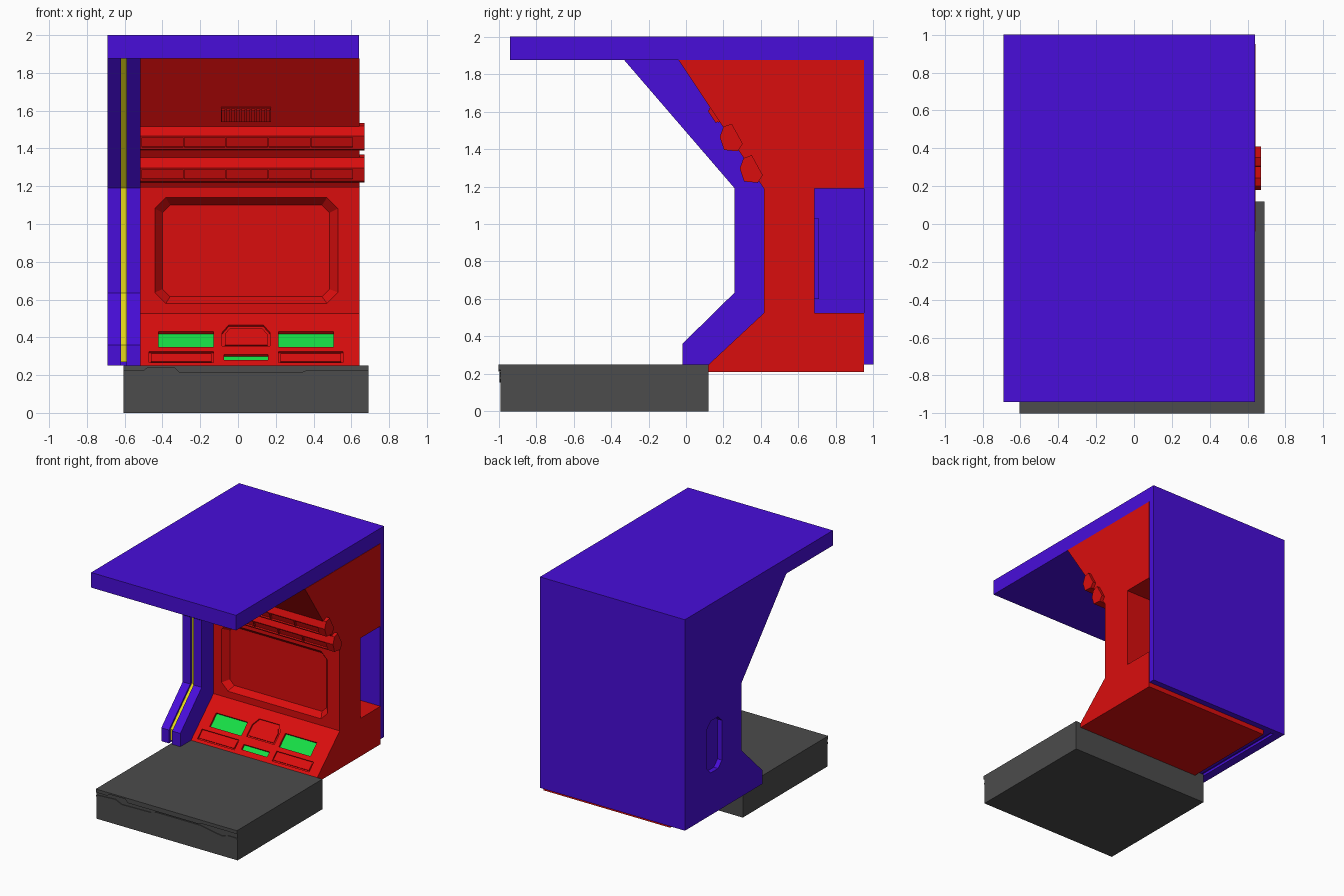
import bpy, bmesh
from mathutils import Vector

if "Cube" in bpy.data.objects:
    bpy.data.objects.remove(bpy.data.objects["Cube"])


def material(name, rgb):
    m = bpy.data.materials.new(name)
    m.diffuse_color = (*rgb, 1)
    m.use_nodes = True
    m.node_tree.nodes["Principled BSDF"].inputs["Base Color"].default_value = m.diffuse_color
    return m


BLUE = material("cabinet blue", (0.065, 0.004, 0.7))
RED = material("panel red", (0.7, 0.004, 0.004))
GRAY = material("base gray", (0.072, 0.072, 0.072))
GREEN = material("display green", (0.008, 0.72, 0.06))
YELLOW = material("stripe yellow", (0.78, 0.7, 0.008))


def loft(name, mat, *pairs):
    """Closed solids, each between two matching rings of points."""
    bm = bmesh.new()
    for a, b in pairs:
        va = [bm.verts.new(p) for p in a]
        vb = [bm.verts.new(p) for p in b]
        n = len(va)
        bm.faces.new(va)
        bm.faces.new(vb[::-1])
        for i in range(n):
            j = (i + 1) % n
            bm.faces.new((va[i], vb[i], vb[j], va[j]))
    bmesh.ops.recalc_face_normals(bm, faces=bm.faces)
    me = bpy.data.meshes.new(name)
    bm.to_mesh(me)
    bm.free()
    me.materials.append(mat)
    ob = bpy.data.objects.new(name, me)
    bpy.context.collection.objects.link(ob)
    return ob


def side_rings(pts, x0, x1):
    return [(x0, y, z) for y, z in pts], [(x1, y, z) for y, z in pts]


def front_rings(pts, y0, y1):
    return [(x, y0, z) for x, z in pts], [(x, y1, z) for x, z in pts]


def box(name, mat, x0, x1, y0, y1, z0, z1):
    return loft(name, mat, side_rings([(y0, z0), (y1, z0), (y1, z1), (y0, z1)], x0, x1))


def rect(x0, x1, z0, z1, c=0):
    """Rectangle outline, with corners chamfered by c."""
    if not c:
        return [(x0, z0), (x1, z0), (x1, z1), (x0, z1)]
    return [(x0 + c, z0), (x1 - c, z0), (x1, z0 + c), (x1, z1 - c),
            (x1 - c, z1), (x0 + c, z1), (x0, z1 - c), (x0, z0 + c)]


def on_plane(line, outline, d):
    """Put an (x, z) outline on the plane through a yz line, moved out by d."""
    (y0, z0), (y1, z1) = line
    t = Vector((0, y1 - y0, z1 - z0)).normalized()
    n = Vector((0, -t.z, t.y))
    return [Vector((x, y0 + (z - z0) * t.y / t.z, z)) + n * d for x, z in outline]


def slab(line, outline, d0, d1):
    return on_plane(line, outline, d0), on_plane(line, outline, d1)


def cut(ob, *pairs):
    cutter = loft("cutter", ob.data.materials[0], *pairs)
    cutter.hide_render = True
    mod = ob.modifiers.new("cut", 'BOOLEAN')
    mod.operation = 'DIFFERENCE'
    mod.solver = 'EXACT'
    mod.object = cutter
    bpy.context.view_layer.objects.active = ob
    bpy.ops.object.modifier_apply(modifier=mod.name)
    bpy.data.objects.remove(cutter)


# Blue shell: roof, back and the side wall split by the stripe groove
box("roof", BLUE, -0.69, 0.64, -0.94, 1.0, 1.875, 2.0)
box("back_panel", BLUE, -0.69, 0.64, 0.95, 1.0, 0.25, 1.875)
wall = [(-0.33, 1.875), (0.26, 1.19), (0.26, 0.635), (-0.02, 0.36),
        (-0.02, 0.25), (0.95, 0.25), (0.95, 1.875)]
groove = [(y + 0.02, z) if y < 0.9 else (y, z) for y, z in wall]
groove = [(y, 0.27 if z == 0.25 else z) for y, z in groove]
outer = loft("side_wall_outer", BLUE, side_rings(wall, -0.69, -0.62))
loft("side_wall_inner", BLUE, side_rings(wall, -0.59, -0.515))
stripe = loft("side_wall_stripe", BLUE, side_rings(groove, -0.62, -0.59))
stripe.data.materials.append(YELLOW)
for f in stripe.data.polygons:
    if f.normal.y < -0.1:
        f.material_index = 1

# Hand recess in the outer wall, and its housing inside
cut(outer, side_rings(rect(0.515, 0.71, 0.6, 1.03, 0.05), -0.72, -0.65))
box("recess_housing", BLUE, -0.516, -0.49, 0.5, 0.71, 0.6, 1.03)

# Red cabinet body with an open bay behind the screen
upper = ((0.415, 1.19), (-0.04, 1.875))
middle = ((0.415, 0.525), (0.415, 1.19))
lower = ((0.12, 0.25), (0.415, 0.525))
body = loft("cabinet_body", RED, side_rings(
    [(0.12, 0.21), (0.12, 0.25), (0.415, 0.525), (0.415, 1.19), (-0.04, 1.875),
     (0.95, 1.875), (0.95, 1.19), (0.685, 1.19), (0.685, 0.525),
     (0.95, 0.525), (0.95, 0.21)], -0.52, 0.643))

# Screen, display and console recesses
displays = [rect(-0.42, -0.13, 0.35, 0.43), rect(0.215, 0.505, 0.35, 0.43),
            rect(-0.075, 0.16, 0.28, 0.31)]
trays = [rect(-0.47, -0.13, 0.267, 0.325), rect(0.215, 0.555, 0.267, 0.325),
         [(-0.085, 0.355), (0.17, 0.355), (0.17, 0.425), (0.135, 0.465),
          (-0.05, 0.465), (-0.085, 0.425)]]
screen_cut = (on_plane(middle, rect(-0.444, 0.534, 0.576, 1.144, 0.06), 0.005),
              on_plane(middle, rect(-0.40, 0.485, 0.615, 1.10, 0.04), -0.05))
cut(body, screen_cut,
    *[slab(lower, o, 0.02, -0.02) for o in displays],
    *[slab(lower, o, 0.02, -0.012) for o in trays])
loft("green_displays", GREEN, *[slab(lower, o, -0.021, -0.016) for o in displays])
pads = [rect(-0.46, -0.14, 0.275, 0.317), rect(0.225, 0.545, 0.275, 0.317),
        [(-0.07, 0.363), (0.155, 0.363), (0.155, 0.42), (0.127, 0.452),
         (-0.042, 0.452), (-0.07, 0.42)]]
loft("console_pads", RED, *[slab(lower, o, -0.013, -0.004) for o in pads])

# Speaker vent with slats
loft("vent_plate", RED, slab(upper, rect(-0.09, 0.175, 1.545, 1.62), -0.01, 0.008))
pitch = 0.265 / 10
loft("vent_slats", RED, *[
    slab(upper, rect(-0.087 + i * pitch, -0.087 + i * pitch + 0.019, 1.55, 1.615), 0.0, 0.02)
    for i in range(10)])

# Two light bars with five inset panels each
hexagon = [(0.18, 1.465), (0.20, 1.52), (0.244, 1.535), (0.303, 1.428),
           (0.276, 1.388), (0.203, 1.395)]
for k in range(2):
    dy, dz = 0.107 * k, -0.168 * k
    pts = [(y + dy, z + dz) for y, z in hexagon]
    bar = loft(f"light_bar_{k + 1}", RED, side_rings(pts, -0.516, 0.67))
    face = (pts[5], pts[0])
    cut(bar, *[slab(face, rect(x, x + 0.215, 1.405 + dz, 1.457 + dz), 0.02, -0.013)
               for x in (-0.507, -0.283, -0.06, 0.165, 0.39)])

# Gray base with stepped front trim
box("base_block", GRAY, -0.605, 0.69, -0.99, 0.12, 0.0, 0.25)
lip = [(-0.605, 0.25), (-0.605, 0.222), (-0.5, 0.222), (-0.48, 0.238), (-0.335, 0.238),
       (-0.31, 0.212), (0.335, 0.212), (0.36, 0.222), (0.69, 0.222), (0.69, 0.25)]
loft("base_lip", GRAY, front_rings(lip, -1.0, -0.985))
line = [(-0.605, 0.187), (-0.43, 0.197), (-0.37, 0.17), (-0.1, 0.175), (-0.05, 0.19),
        (0.35, 0.19), (0.45, 0.172), (0.55, 0.155), (0.6, 0.172), (0.69, 0.172)]
ridge = line + [(x, z + 0.012) for x, z in reversed(line)]
loft("base_ridge", GRAY, front_rings(ridge, -0.996, -0.985))
